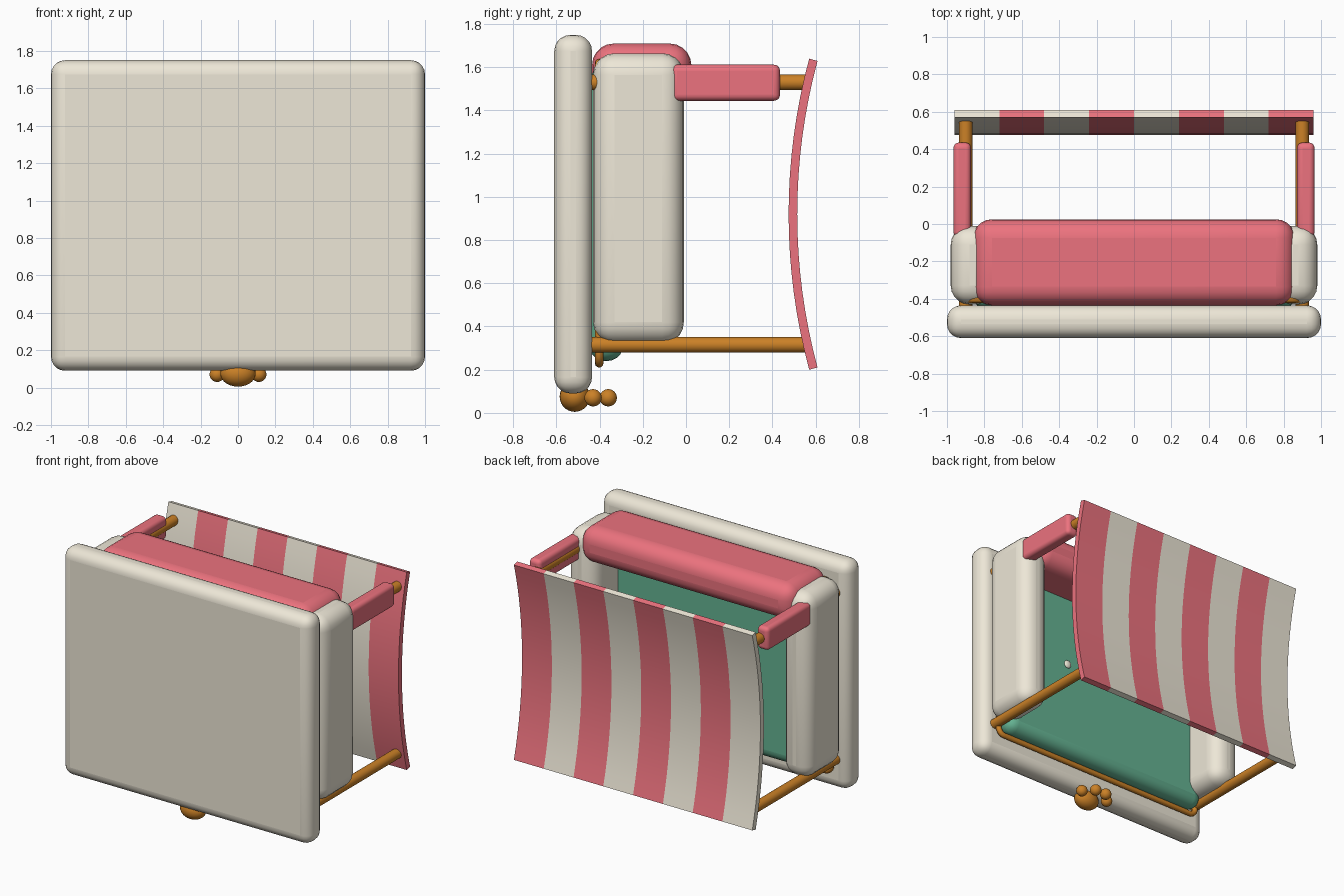
import bpy, bmesh, math
from mathutils import Vector

if "Cube" in bpy.data.objects:
    bpy.data.objects.remove(bpy.data.objects["Cube"])


def material(name, rgb):
    m = bpy.data.materials.new(name)
    m.diffuse_color = (*rgb, 1)
    m.use_nodes = True
    m.node_tree.nodes["Principled BSDF"].inputs["Base Color"].default_value = m.diffuse_color
    return m


CREAM = material("cream", (0.85, 0.80, 0.68))
PINK = material("pink", (0.84, 0.17, 0.21))
GREEN = material("green", (0.13, 0.45, 0.29))
WOOD = material("wood", (0.60, 0.22, 0.02))


def finish(ob, name, mat, smooth=True):
    ob.name = name
    ob.data.materials.append(mat)
    if smooth:
        bpy.ops.object.shade_smooth_by_angle(angle=math.radians(40))
    return ob


def soft_box(name, lo, hi, radius, mat):
    lo, hi = Vector(lo), Vector(hi)
    bpy.ops.mesh.primitive_cube_add(size=1, location=(lo + hi) / 2)
    ob = bpy.context.object
    ob.scale = hi - lo
    bpy.ops.object.transform_apply(location=False, rotation=False, scale=True)
    b = ob.modifiers.new("round", 'BEVEL')
    b.width, b.segments = radius, 5
    return finish(ob, name, mat)


def ball(name, loc, radii, mat):
    bpy.ops.mesh.primitive_uv_sphere_add(segments=24, ring_count=14, radius=1, location=loc)
    ob = bpy.context.object
    ob.scale = radii
    bpy.ops.object.transform_apply(location=False, rotation=False, scale=True)
    return finish(ob, name, mat)


def post(name, x, z, y0, y1, r):
    bpy.ops.mesh.primitive_cylinder_add(vertices=24, radius=r, depth=y1 - y0,
                                        location=(x, (y0 + y1) / 2, z),
                                        rotation=(math.pi / 2, 0, 0))
    return finish(bpy.context.object, name, WOOD)


# base slab, cushion and back bolster
soft_box("base_slab", (-1, -0.61, 0.09), (1, -0.435, 1.75), 0.075, CREAM)
soft_box("seat_cushion", (-0.87, -0.45, 0.24), (0.87, -0.29, 1.60), 0.075, GREEN)
soft_box("back_bolster", (-0.86, -0.435, 1.45), (0.86, 0.025, 1.71), 0.10, PINK)

# side bolsters, posts and padded sleeves
for s, side in ((-1, "left"), (1, "right")):
    xa, xb = sorted((s * 0.75, s * 0.98))
    soft_box(side + "_side_bolster", (xa, -0.43, 0.32), (xb, -0.01, 1.665), 0.10, CREAM)
    post(side + "_front_post", s * 0.9, 0.315, -0.44, 0.55, 0.036)
    post(side + "_back_post", s * 0.9, 1.53, -0.44, 0.55, 0.036)
    xa, xb = sorted((s * 0.872, s * 0.965))
    soft_box(side + "_post_sleeve", (xa, -0.07, 1.445), (xb, 0.435, 1.612), 0.028, PINK)

# piping rail looping round the cushion
curve = bpy.data.curves.new("cushion_rail", 'CURVE')
curve.dimensions = '3D'
curve.bevel_depth, curve.bevel_resolution = 0.02, 3
path = curve.splines.new('POLY')
pts = []
for cx, cz, a0 in ((0.84, 1.57, 0), (-0.84, 1.57, 90), (-0.84, 0.28, 180), (0.84, 0.28, 270)):
    for i in range(6):
        a = math.radians(a0 + 18 * i)
        pts.append((cx + 0.05 * math.cos(a), -0.402, cz + 0.05 * math.sin(a)))
path.points.add(len(pts) - 1)
for p, co in zip(path.points, pts):
    p.co = (*co, 1)
path.use_cyclic_u = True
rail = bpy.data.objects.new("cushion_rail", curve)
bpy.context.collection.objects.link(rail)
curve.materials.append(WOOD)

# paw ornament on the front edge
ball("paw_pad", (0, -0.515, 0.075), (0.095, 0.07, 0.07), WOOD)
for s in (-1, 1):
    ball("paw_outer_toe", (s * 0.112, -0.43, 0.07), (0.04, 0.04, 0.04), WOOD)
    ball("paw_inner_toe", (s * 0.045, -0.36, 0.07), (0.04, 0.04, 0.04), WOOD)

# cushion buttons
for x in (-0.36, 0, 0.36):
    ball("cushion_button", (x, -0.288, 0.93), (0.03, 0.015, 0.03), CREAM)

# striped canopy: eight strips of a shallow arc, 0.04 thick
R, STEPS = 2.77, 16
half = math.asin(0.72 / R)


def arc_point(r, t):
    return 0.475 + R - r * math.cos(t), 0.92 + r * math.sin(t)


for k in range(8):
    x0 = -0.96 + 0.24 * k
    bm = bmesh.new()
    rings = []
    for i in range(STEPS + 1):
        t = -half + 2 * half * i / STEPS
        outer, inner = arc_point(R, t), arc_point(R - 0.04, t)
        rings.append([bm.verts.new((x, *p)) for x, p in
                      ((x0, outer), (x0 + 0.24, outer), (x0 + 0.24, inner), (x0, inner))])
    for a, b in zip(rings, rings[1:]):
        for j in range(4):
            bm.faces.new((a[j], a[(j + 1) % 4], b[(j + 1) % 4], b[j]))
    bm.faces.new(rings[0])
    bm.faces.new(rings[-1])
    bmesh.ops.recalc_face_normals(bm, faces=bm.faces)
    me = bpy.data.meshes.new("canopy_stripe")
    bm.to_mesh(me)
    bm.free()
    ob = bpy.data.objects.new("canopy_stripe", me)
    bpy.context.collection.objects.link(ob)
    bpy.ops.object.select_all(action='DESELECT')
    ob.select_set(True)
    bpy.context.view_layer.objects.active = ob
    finish(ob, "canopy_stripe_%d" % (k + 1), PINK if k % 2 else CREAM)
